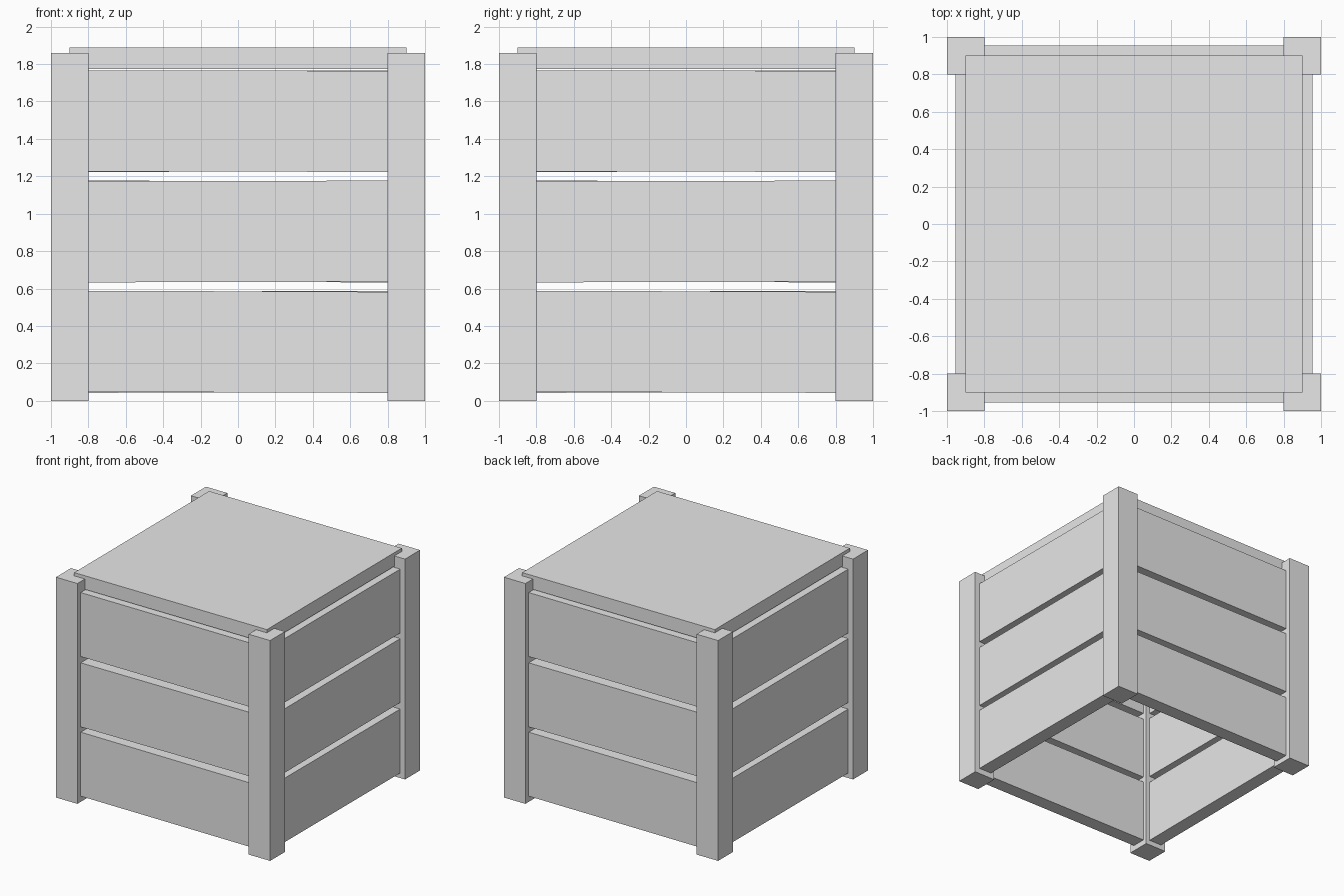
import bpy
from math import radians
from mathutils import Matrix

if "Cube" in bpy.data.objects:
    bpy.data.objects.remove(bpy.data.objects["Cube"], do_unlink=True)

# Single grey material
grey = bpy.data.materials.new("light_grey")
grey.use_nodes = True
grey.diffuse_color = (0.8, 0.8, 0.8, 1)
grey.node_tree.nodes["Principled BSDF"].inputs["Base Color"].default_value = (0.8, 0.8, 0.8, 1)

POST_TOP = 1.86
POST_WIDTH = 0.2
PLANK_THICKNESS = 0.12
PLANK_HEIGHT = 0.54


def box(name, size, centre, turn=0, tilt=0):
    """Box of the given size, tilted along its face, then turned about the z axis."""
    bpy.ops.mesh.primitive_cube_add(size=1)
    ob = bpy.context.object
    ob.name = name
    ob.data.materials.append(grey)
    ob.data.transform(
        Matrix.Rotation(radians(turn), 4, "Z")
        @ Matrix.Translation(centre)
        @ Matrix.Rotation(radians(tilt), 4, "Y")
        @ Matrix.Diagonal((*size, 1))
    )
    return ob


# Corner posts
for side, x in (("left", 0.9), ("right", -0.9)):
    for end, y in (("front", -0.9), ("back", 0.9)):
        box(f"{end}_{side}_post", (POST_WIDTH, POST_WIDTH, POST_TOP), (x, y, POST_TOP / 2))

# Three spaced planks on each side, set slightly askew
for side, turn in (("front", 0), ("left", 90), ("back", 180), ("right", 270)):
    for row, tilt in enumerate((0.2, -0.15, 0.1)):
        box(f"{side}_plank_{row + 1}", (1.62, PLANK_THICKNESS, PLANK_HEIGHT),
            (0, -0.895, 0.315 + row * 0.59), turn, tilt)

# Lid resting inside the posts
box("lid", (1.8, 1.8, 0.115), (0, 0, 1.83))
